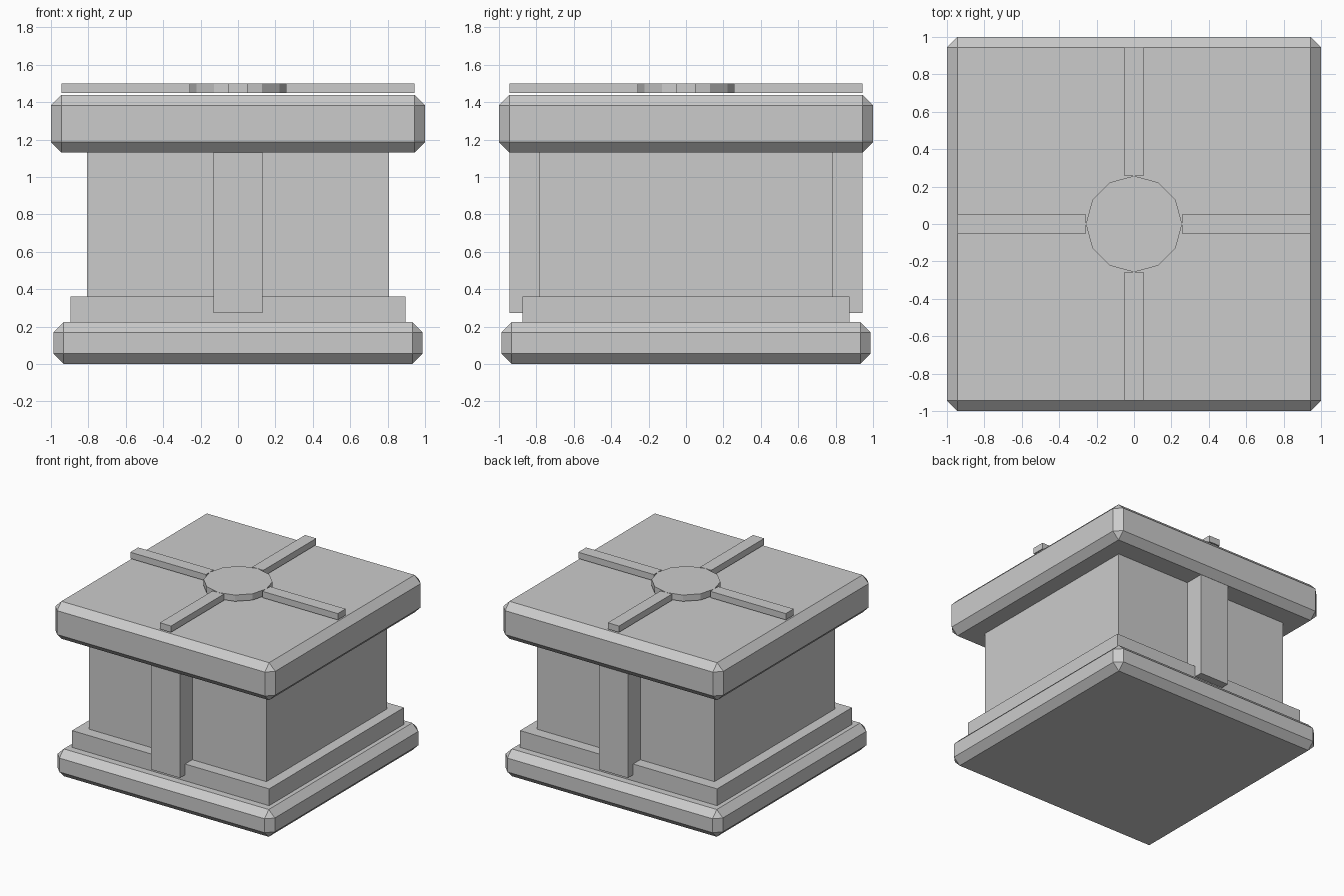
import bpy
import math

if "Cube" in bpy.data.objects:
    bpy.data.objects.remove(bpy.data.objects["Cube"])


def box(name, x, y, z, bevel=0.0):
    """Box from (min, max) ranges, optionally with chamfered edges."""
    bpy.ops.mesh.primitive_cube_add(
        size=1, location=[(r[0] + r[1]) / 2 for r in (x, y, z)])
    ob = bpy.context.object
    ob.name = name
    ob.scale = [r[1] - r[0] for r in (x, y, z)]
    bpy.ops.object.transform_apply(location=False, rotation=False, scale=True)
    if bevel:
        mod = ob.modifiers.new("chamfer", 'BEVEL')
        mod.width = bevel
        mod.segments = 1
    return ob


def centred(half):
    return (-half, half)


# Stacked blocks: base slab, plinth, body, lid
box("base_slab", centred(0.987), centred(0.987), (0, 0.224), 0.055)
box("plinth", centred(0.896), centred(0.875), (0.2, 0.362))
box("body", centred(0.807), centred(0.782), (0.3, 1.15))
box("lid", centred(1.0), centred(1.0), (1.13, 1.438), 0.056)

# Pilasters on the front and back
for side, name in ((-1, "front_pilaster"), (1, "back_pilaster")):
    y = sorted((side * 0.75, side * 0.943))
    box(name, centred(0.132), y, (0.273, 1.135))

# Twelve-sided medallion on the lid
TOP = (1.448, 1.5)
bpy.ops.mesh.primitive_cylinder_add(
    vertices=12, radius=0.257, depth=TOP[1] - TOP[0],
    location=(0, 0, sum(TOP) / 2))
bpy.context.object.name = "lid_medallion"

# Four strips radiating from the medallion
for i in range(4):
    strip = box(f"lid_strip_{i + 1}", (0.257, 0.943), centred(0.051), TOP)
    a = i * math.pi / 2
    strip.location = (0.6 * math.cos(a), 0.6 * math.sin(a), sum(TOP) / 2)
    strip.rotation_euler.z = a
